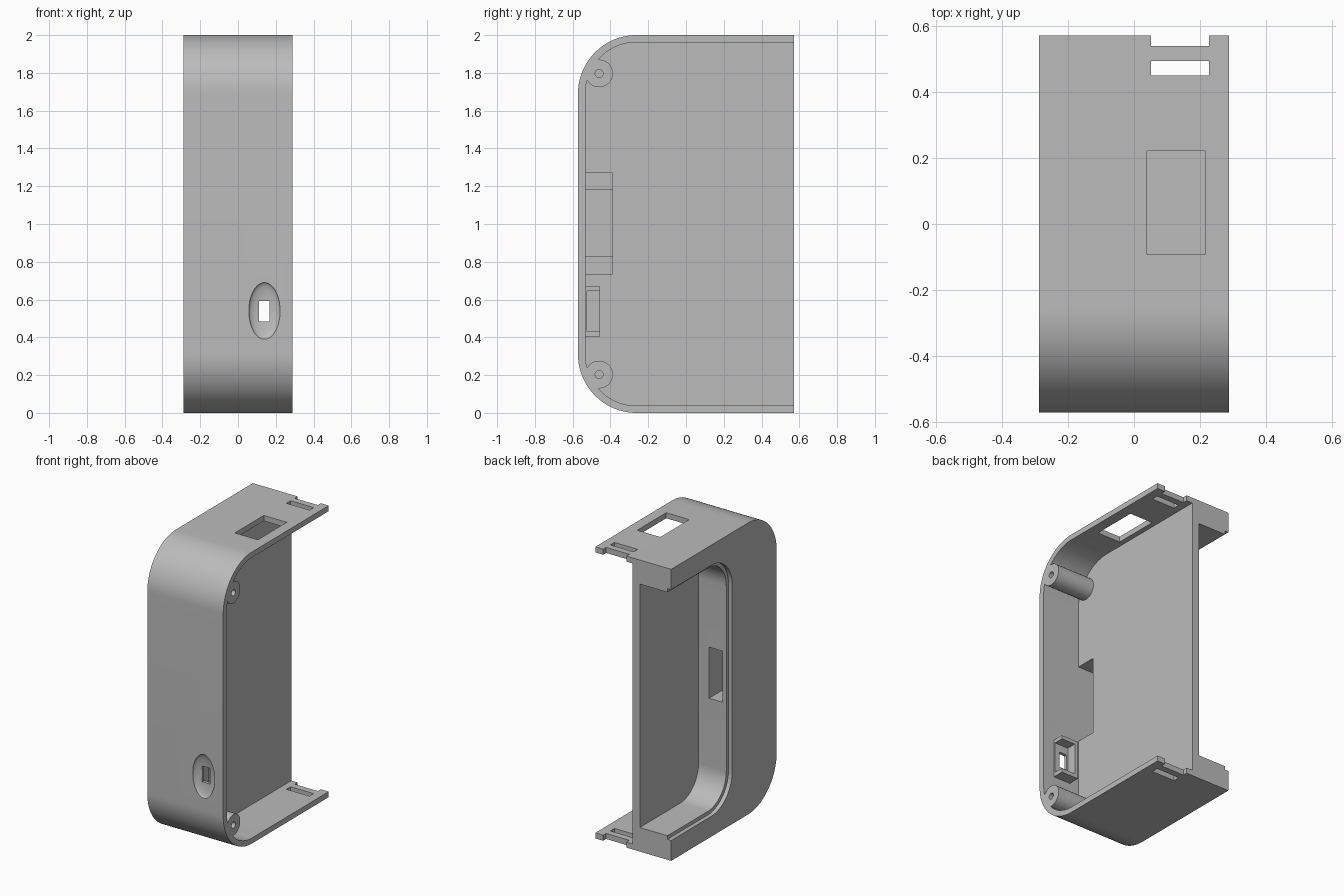
import bpy, bmesh, math
from mathutils import Vector, Matrix

old = bpy.data.objects.get("Cube")
if old:
    bpy.data.objects.remove(old, do_unlink=True)

grey = bpy.data.materials.new("plain_grey")
grey.use_nodes = True
colour = (0.5, 0.5, 0.5, 1)
grey.diffuse_color = colour
grey.node_tree.nodes["Principled BSDF"].inputs["Base Color"].default_value = colour


def finish(name, bm):
    bmesh.ops.recalc_face_normals(bm, faces=bm.faces)
    mesh = bpy.data.meshes.new(name)
    bm.to_mesh(mesh)
    bm.free()
    mesh.materials.append(grey)
    ob = bpy.data.objects.new(name, mesh)
    bpy.context.collection.objects.link(ob)
    return ob


def rounded_slab(name, x0, x1, front, back, z0, z1, r, steps=24):
    """Side profile with two rounded front corners, extruded along x."""
    pts = [(back, z0), (back, z1)]
    for cz, start in ((z1 - r, 90), (z0 + r, 180)):
        for i in range(steps + 1):
            a = math.radians(start + 90 * i / steps)
            pts.append((front + r + r * math.cos(a), cz + r * math.sin(a)))
    bm = bmesh.new()
    face = bm.faces.new([bm.verts.new((x0, y, z)) for y, z in pts])
    out = bmesh.ops.extrude_face_region(bm, geom=[face])
    moved = [v for v in out["geom"] if isinstance(v, bmesh.types.BMVert)]
    bmesh.ops.translate(bm, verts=moved, vec=(x1 - x0, 0, 0))
    return finish(name, bm)


def box(name, x, y, z, turn=Matrix()):
    lo, hi = Vector((x[0], y[0], z[0])), Vector((x[1], y[1], z[1]))
    bm = bmesh.new()
    bmesh.ops.create_cube(bm, size=1, matrix=turn @ Matrix.Translation((lo + hi) / 2)
                          @ Matrix.Diagonal((*(hi - lo), 1)))
    return finish(name, bm)


def rod(name, x0, x1, y, z, r):
    bm = bmesh.new()
    bmesh.ops.create_cone(bm, cap_ends=True, segments=48, radius1=r, radius2=r, depth=x1 - x0,
                          matrix=Matrix.Translation(((x0 + x1) / 2, y, z))
                          @ Matrix.Rotation(math.pi / 2, 4, 'Y'))
    return finish(name, bm)


# Solid body with rounded front corners
body = rounded_slab("case_body", -0.288, 0.288, -0.572, 0.572, 0, 2, 0.31)


def combine(operation, tool):
    tool.hide_render = True
    mod = body.modifiers.new(operation, 'BOOLEAN')
    mod.operation = operation
    mod.solver = 'EXACT'
    mod.object = tool
    bpy.context.view_layer.objects.active = body
    bpy.ops.object.modifier_apply(modifier=mod.name)
    bpy.data.objects.remove(tool, do_unlink=True)


def cut(tool):
    combine('DIFFERENCE', tool)


def add(tool):
    combine('UNION', tool)


# Thin-walled chamber on the left, deep-walled chamber with a stepped lip on the right
cut(rounded_slab("main_chamber", 0.005, 0.4, -0.533, 0.7, 0.038, 1.962, 0.271))
cut(rounded_slab("side_chamber", -0.4, -0.05, -0.065, 0.7, 0.165, 1.835, 0.2))
cut(rounded_slab("side_lip", -0.4, -0.26, -0.09, 0.7, 0.14, 1.86, 0.225))

# Screw posts joined to the corners by short necks, with pilot holes
for z, angle in ((1.797, 151), (0.203, 209)):
    add(rod("screw_post", -0.02, 0.288, -0.46, z, 0.073))
    turn = Matrix.Translation((0, -0.46, z)) @ Matrix.Rotation(math.radians(angle), 4, 'X')
    add(box("post_neck", (-0.02, 0.288), (0, 0.062), (-0.06, 0.06), turn))
    cut(rod("pilot_hole", 0.03, 0.4, -0.46, z, 0.021))

# Cable passage between the two chambers
cut(box("passage_pocket", (-0.135, 0.1), (-0.533, -0.39), (0.735, 1.27)))
cut(box("passage_channel", (-0.23, -0.13), (-0.533, 0.0), (0.83, 1.18)))

# Connector socket behind the front wall, with oval dish and slot outside
add(box("socket_block", (0.075, 0.205), (-0.55, -0.455), (0.405, 0.67)))
cut(box("socket_pocket", (0.1, 0.25), (-0.523, -0.4), (0.432, 0.645)))
bm = bmesh.new()
bmesh.ops.create_uvsphere(bm, u_segments=48, v_segments=32, radius=1,
                          matrix=Matrix.Translation((0.14, -0.572, 0.54))
                          @ Matrix.Diagonal((0.083, 0.03, 0.15, 1)))
cut(finish("oval_dish", bm))
cut(box("socket_slot", (0.11, 0.168), (-0.7, -0.5), (0.485, 0.593)))

# Top window, then latch slots and edge notches through top and bottom walls
cut(box("top_window", (0.04, 0.215), (-0.092, 0.222), (1.9, 2.1)))
for z in ((-0.1, 0.1), (1.9, 2.1)):
    cut(box("latch_slot", (0.052, 0.228), (0.45, 0.495), z))
    cut(box("edge_notch", (0.052, 0.228), (0.54, 0.7), z))

bpy.ops.object.select_all(action='DESELECT')
body.select_set(True)
bpy.context.view_layer.objects.active = body
bpy.ops.object.shade_smooth_by_angle(angle=math.radians(30))
